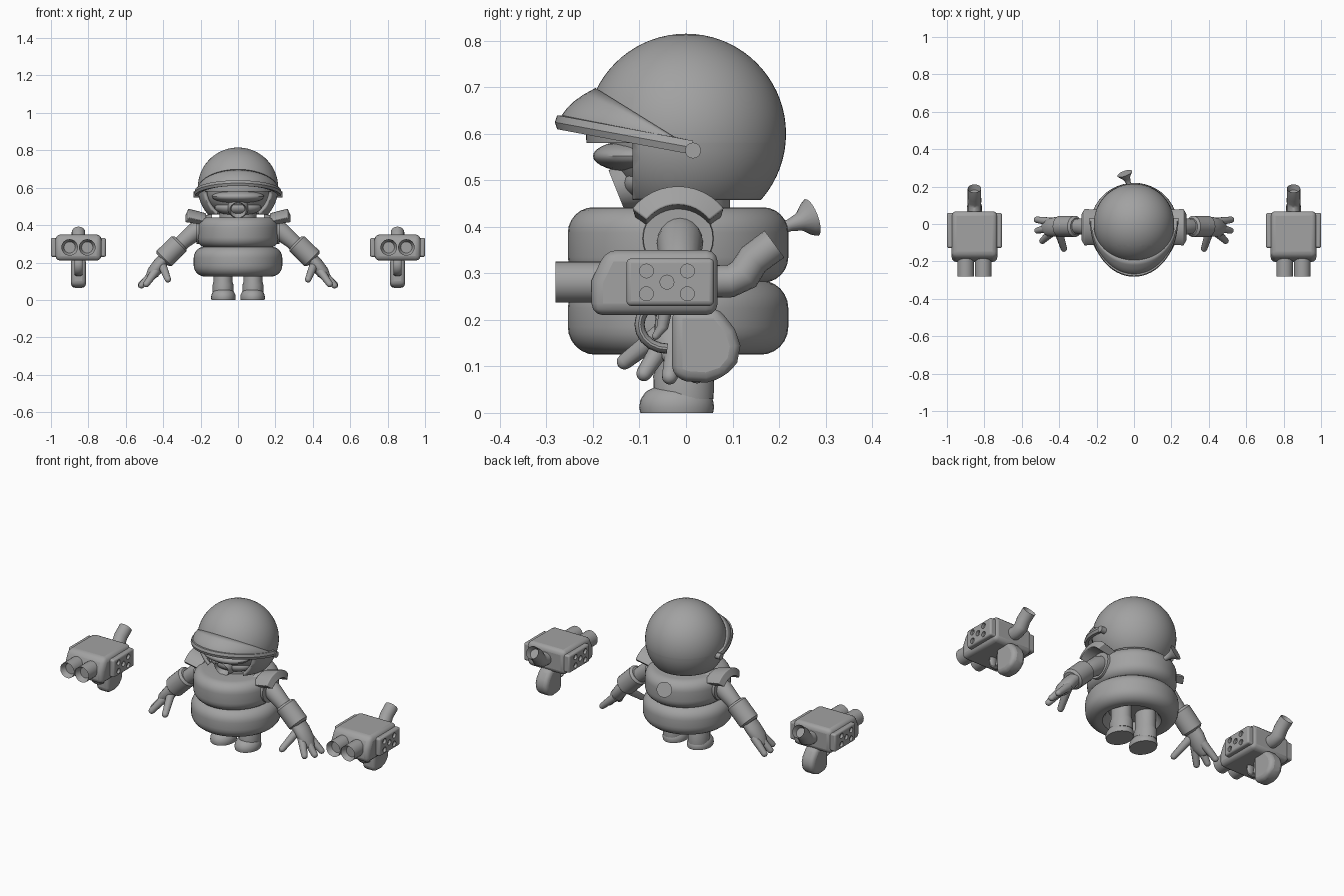
import bpy, bmesh, math
from mathutils import Vector

if "Cube" in bpy.data.objects:
    bpy.data.objects.remove(bpy.data.objects["Cube"])

grey = bpy.data.materials.new("plain_grey")
grey.diffuse_color = (0.36, 0.36, 0.36, 1)
grey.use_nodes = True
grey.node_tree.nodes["Principled BSDF"].inputs["Base Color"].default_value = grey.diffuse_color


def finish(name, bm, mirror=False, bevel=0):
    """Turn a bmesh into a named object, optionally bevelled and mirrored over x = 0."""
    bmesh.ops.recalc_face_normals(bm, faces=bm.faces)
    me = bpy.data.meshes.new(name)
    bm.to_mesh(me)
    bm.free()
    me.materials.append(grey)
    ob = bpy.data.objects.new(name, me)
    bpy.context.collection.objects.link(ob)
    if bevel:
        b = ob.modifiers.new("bevel", "BEVEL")
        b.width, b.segments, b.limit_method = bevel, 3, "ANGLE"
    if mirror:
        ob.modifiers.new("mirror", "MIRROR").use_clip = False
    return ob


def skin(bm, rings, closed=True, caps=True):
    """Bridge rows of points into faces."""
    rows = [[bm.verts.new(p) for p in r] for r in rings]
    n = len(rows[0])
    for a, b in zip(rows, rows[1:]):
        for i in range(n if closed else n - 1):
            j = (i + 1) % n
            bm.faces.new((a[i], a[j], b[j], b[i]))
    if caps:
        return [bm.faces.new(rows[0]), bm.faces.new(rows[-1])]


def lathe(name, profile, x=0, y=0, sx=1, sy=1, n=48, mirror=False):
    """Upright turned shape from (radius, height) points."""
    bm = bmesh.new()
    turn = [2 * math.pi * i / n for i in range(n)]
    skin(bm, [[(x + sx * r * math.cos(a), y + sy * r * math.sin(a), z) for a in turn] for r, z in profile])
    return finish(name, bm, mirror)


def tube(name, pts, radii, ref=(0, 1, 0), bore=0, dome=False, n=20, mirror=False, wide=1):
    """Round tube along points, with an optional hollow or domed far end."""
    pts, radii = [Vector(p) for p in pts], list(radii)
    tan = [(pts[min(i + 1, len(pts) - 1)] - pts[max(i - 1, 0)]).normalized() for i in range(len(pts))]
    if dome:
        p, r, t = pts[-1], radii[-1], tan[-1]
        for d in (30, 55, 80):
            a = math.radians(d)
            pts.append(p + t * r * math.sin(a))
            radii.append(r * math.cos(a))
            tan.append(t)
    rings = []
    for p, r, t in zip(pts, radii, tan):
        u = t.cross(Vector(ref)).normalized()
        v = u.cross(t)
        rings.append([p + r * (u * math.cos(a) + v * wide * math.sin(a))
                      for a in (2 * math.pi * i / n for i in range(n))])
    bm = bmesh.new()
    end = skin(bm, rings)[1]
    if bore:
        bm.normal_update()
        bmesh.ops.recalc_face_normals(bm, faces=bm.faces)
        bmesh.ops.inset_region(bm, faces=[end], thickness=bore)
        bmesh.ops.translate(bm, verts=end.verts, vec=-tan[-1] * 0.03)
    return finish(name, bm, mirror)


def ball(name, c, size):
    bm = bmesh.new()
    bmesh.ops.create_uvsphere(bm, u_segments=32, v_segments=16, radius=1)
    for v in bm.verts:
        v.co = Vector(c) + Vector(v.co[i] * size[i] for i in range(3))
    return finish(name, bm)


def slab(name, outline, x0, x1, bevel, mirror=True):
    """Side outline in (y, z), extruded across x."""
    bm = bmesh.new()
    skin(bm, [[(x, y, z) for y, z in outline] for x in (x0, x1)])
    return finish(name, bm, mirror, bevel)


# ---- torso: two stacked padded rings, the lower one hollow underneath
def padded(R, z0, z1, c, start):
    arc = [math.radians(15 * i) for i in range(7)]
    low = [(R - c + c * math.sin(a), z0 + c - c * math.cos(a)) for a in arc]
    high = [(R - c + c * math.cos(a), z1 - c + c * math.sin(a)) for a in arc]
    return start + low + high + [(0.08, z1), (0.001, z1)]


lathe("lower_torso", padded(0.237, 0.125, 0.285, 0.06, [(0.001, 0.19), (0.12, 0.19), (0.135, 0.15), (0.15, 0.13)]),
      y=-0.017)
lathe("upper_torso", padded(0.237, 0.28, 0.442, 0.055, [(0.001, 0.28)]), y=-0.017, sx=0.93)
lathe("neck", [(0.1, 0.42), (0.1, 0.5)], y=-0.005)

# ---- legs and boots
lathe("leg", [(0.055, 0.03), (0.056, 0.08), (0.05, 0.1), (0.05, 0.21)], 0.08, -0.005, 1, 1.17, 28, True)
lathe("boot", [(0.064, 0), (0.066, 0.012), (0.064, 0.028), (0.055, 0.045), (0.035, 0.058), (0.002, 0.06)],
      0.078, -0.02, 1, 1.22, 28, True)

# ---- helmet shell with an open face
C, R = Vector((0, 0, 0.6)), 0.215
bm = bmesh.new()
bmesh.ops.create_uvsphere(bm, u_segments=64, v_segments=36, radius=R)
bmesh.ops.translate(bm, verts=bm.verts, vec=C)
for co, no in (((0, 0, 0.58), (0, 0, 1)), ((0, 0, 0.458), (0, 0, 1)), ((0, -0.115, 0), (0, 1, 0))):
    bmesh.ops.bisect_plane(bm, geom=bm.verts[:] + bm.edges[:] + bm.faces[:], plane_co=co, plane_no=no, dist=1e-5)
gone = []
for f in bm.faces:
    m = f.calc_center_median()
    if m.z < 0.458 or (m.z < 0.58 and m.y < -0.115):
        gone.append(f)
bmesh.ops.delete(bm, geom=gone, context="FACES")
helmet = finish("helmet", bm)
helmet.modifiers.new("thickness", "SOLIDIFY").thickness = 0.018

# ---- face, goggles and breathing mask
ball("face", (0, 0, 0.59), (0.175, 0.165, 0.15))
ball("goggles", (0, -0.1, 0.552), (0.14, 0.1, 0.036))
ball("jaw", (0, -0.06, 0.495), (0.125, 0.08, 0.045))
tube("mask", [(0, -0.09, 0.505), (0, -0.125, 0.49), (0, -0.15, 0.48)], [0.06, 0.056, 0.044], (1, 0, 0), 0.013, n=28)

# ---- visor: shell lofted from the helmet to a tilted rim
lower, middle, upper, rim = [], [], [], []
for i in range(41):
    a = math.pi * i / 40
    ca, sa = math.cos(a), math.sin(a)
    y = 0.015 - 0.288 * sa
    low = Vector((0.226 * ca, y, 0.57 + (0.015 - y) * 0.19))
    k, c, r = 0.62 * sa, -0.0224, R + 0.003
    s = (-c * k + math.sqrt(c * c * k * k - (1 + k * k) * (c * c - r * r))) / (1 + k * k)
    top = Vector((s * ca, -s * sa, C.z + c + k * s))
    mid = Vector((low.x * 1.03, low.y * 0.96, low.z * 0.45 + top.z * 0.55))
    lower.append(low)
    upper.append(top)
    middle.append(mid)
    rim.append([low + Vector((dx * ca, -dx * sa, dz)) for dx, dz in
                ((-0.012, -0.015), (0.004, -0.015), (0.009, 0), (0.004, 0.015), (-0.012, 0.015))])
bm = bmesh.new()
rows = []
for t in (0, 0.2, 0.4, 0.6, 0.8, 1):
    rows.append([p * (1 - t) ** 2 + m * 2 * t * (1 - t) + q * t * t for p, m, q in zip(lower, middle, upper)])
skin(bm, rows, closed=False, caps=False)
finish("visor", bm).modifiers.new("thickness", "SOLIDIFY").thickness = 0.008
bm = bmesh.new()
skin(bm, rim)
finish("visor_rim", bm)
tube("visor_pivot", [(0.2, 0.015, 0.564), (0.238, 0.015, 0.564)], [0.017, 0.017], mirror=True)

# ---- shoulder guards: flared arches over round sockets
bm = bmesh.new()
sections = []
for i in range(13):
    a = math.radians(-52 + 104 * i / 12)
    sections.append([(x, -0.017 + q * math.sin(a), z + q * math.cos(a)) for x, z, q in
                     ((0.17, 0.345, 0.085), (0.17, 0.345, 0.118), (0.265, 0.362, 0.126), (0.283, 0.362, 0.086))])
skin(bm, sections)
finish("shoulder_guard", bm, True, 0.004)
tube("shoulder_socket", [(0.14, -0.017, 0.375), (0.222, -0.017, 0.375)], [0.083, 0.075], mirror=True, n=28)

# ---- arms, cuffs and hands
Y = -0.013
tube("arm", [(0.18, Y, 0.385), (0.23, Y, 0.365), (0.29, Y, 0.315), (0.36, Y, 0.25)],
     [0.045, 0.05, 0.042, 0.04], mirror=True)
tube("cuff", [(0.308, Y, 0.308), (0.316, Y, 0.3), (0.395, Y, 0.222), (0.403, Y, 0.214)],
     [0.045, 0.057, 0.057, 0.045], mirror=True)
tube("palm", [(0.38, Y, 0.235), (0.42, -0.015, 0.19), (0.455, -0.02, 0.145), (0.475, -0.02, 0.12)],
     [0.033, 0.036, 0.034, 0.022], dome=True, mirror=True, wide=1.45)
for name, base, tip in (("outer_finger", (0.445, 0.012, 0.15), (0.519, 0.023, 0.08)),
                        ("middle_finger", (0.45, -0.02, 0.15), (0.516, -0.035, 0.078)),
                        ("inner_finger", (0.44, -0.045, 0.155), (0.49, -0.09, 0.085)),
                        ("thumb", (0.405, -0.035, 0.185), (0.375, -0.132, 0.11))):
    tube(name, [base, tip], [0.023, 0.017], dome=True, mirror=True, n=14)

# ---- flared wind-up key on the back
tube("back_key", [(-0.015, 0.18, 0.39), (-0.03, 0.222, 0.403), (-0.04, 0.245, 0.411), (-0.047, 0.262, 0.417),
                  (-0.05, 0.27, 0.42)], [0.015, 0.013, 0.02, 0.037, 0.042], (1, 0, 0))

# ---- twin blasters, one either side
G = 0.853
slab("blaster_body", [(-0.203, 0.21), (-0.203, 0.285), (-0.172, 0.35), (0.068, 0.35), (0.068, 0.21)],
     G - 0.122, G + 0.122, 0.025)
plate = slab("blaster_side_plates", [(-0.128, 0.23), (-0.128, 0.332), (0.06, 0.332), (0.06, 0.23)],
             G - 0.147, G + 0.147, 0.01)
bm = bmesh.new()
for side in (-1, 1):
    for y, z in ((-0.085, 0.305), (0.003, 0.305), (-0.041, 0.281), (-0.085, 0.256), (0.003, 0.256)):
        skin(bm, [[(G + side * x, y + 0.015 * math.cos(a), z + 0.015 * math.sin(a))
                   for a in (math.pi * i / 8 for i in range(16))] for x in (0.132, 0.17)])
cutter = finish("vent_cutter", bm)
cutter.hide_render = True
cutter.hide_viewport = True
cut = plate.modifiers.new("vents", "BOOLEAN")
cut.object, cut.operation = cutter, "DIFFERENCE"
plate.modifiers.move(len(plate.modifiers) - 1, 1)

for x in (G - 0.047, G + 0.047):
    tube("blaster_barrel", [(x, -0.18, 0.281), (x, -0.28, 0.281)], [0.044, 0.044], (1, 0, 0), 0.014, n=28, mirror=True)
tube("rear_pipe", [(G, 0.05, 0.283), (G, 0.095, 0.283), (G, 0.125, 0.298), (G, 0.145, 0.33), (G, 0.19, 0.363)],
     [0.036, 0.035, 0.037, 0.036, 0.036], (1, 0, 0), 0.009, mirror=True)
slab("blaster_grip", [(-0.03, 0.225), (-0.03, 0.08), (0, 0.068), (0.045, 0.065), (0.085, 0.078), (0.11, 0.108),
                      (0.117, 0.145), (0.105, 0.18), (0.07, 0.225)], G - 0.04, G + 0.04, 0.022)
guard = [(G, -0.04 - 0.06 * math.sin(a), 0.19 + 0.052 * math.cos(a))
         for a in (math.radians(18 * i) for i in range(11))]
tube("trigger_guard", guard, [0.011] * 11, (1, 0, 0), mirror=True, n=14, wide=2)
tube("trigger", [(G, -0.045, 0.22), (G, -0.05, 0.185), (G, -0.065, 0.165)], [0.015, 0.012, 0.008], (1, 0, 0),
     dome=True, mirror=True, n=12)

# ---- smooth shading with crisp edges
for ob in bpy.context.scene.objects:
    if ob.hide_viewport:
        continue
    ob.select_set(True)
    bpy.context.view_layer.objects.active = ob
bpy.ops.object.shade_smooth_by_angle(angle=math.radians(35))
